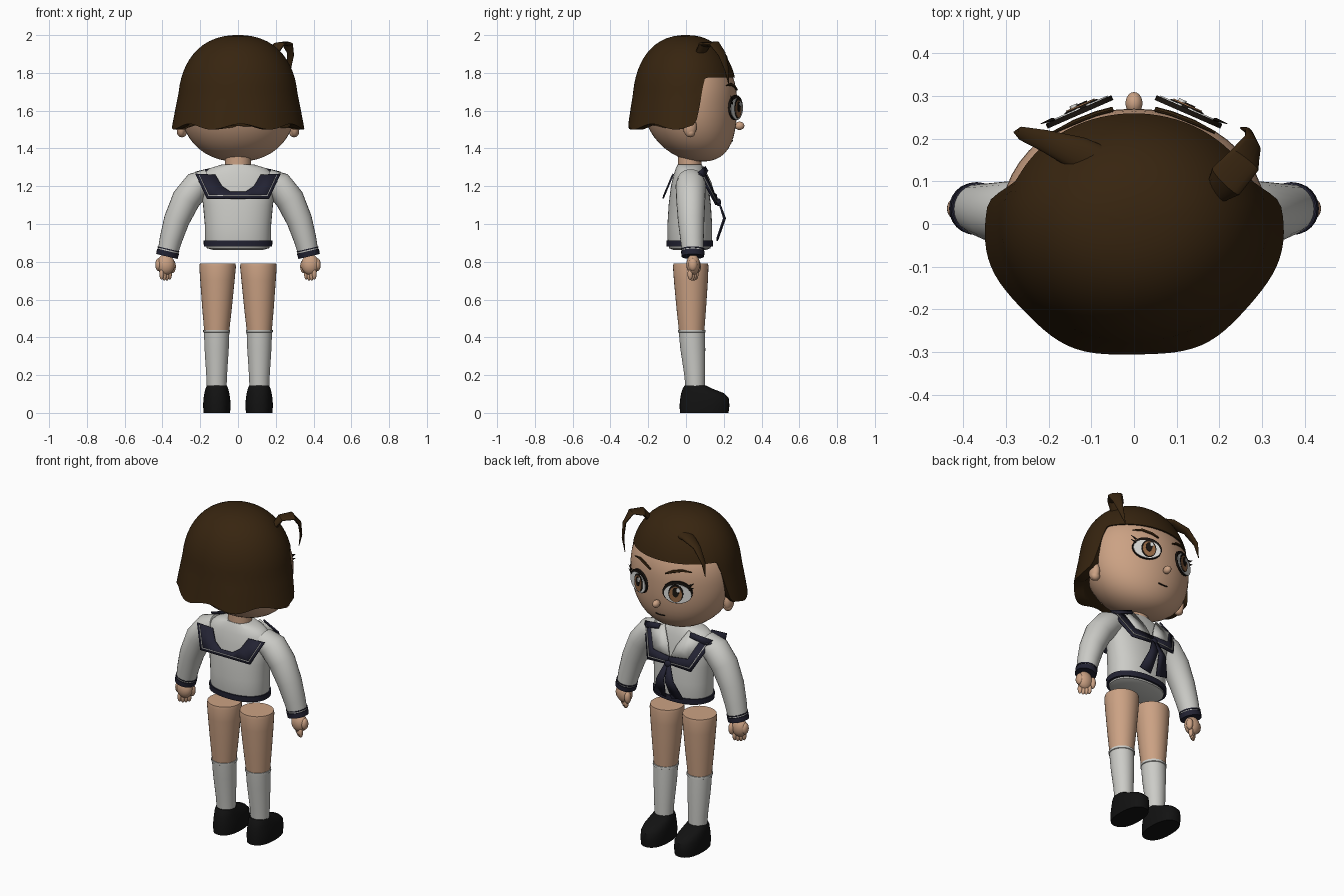
import bpy, bmesh, math
from mathutils import Vector


def material(name, rgb):
    m = bpy.data.materials.new(name)
    m.diffuse_color = (*rgb, 1)
    return m


SKIN = material("skin", (0.60, 0.36, 0.23))
WHITE = material("cloth_white", (0.60, 0.60, 0.57))
NAVY = material("navy_trim", (0.016, 0.016, 0.032))
HAIR = material("hair_brown", (0.038, 0.018, 0.005))
BLACK = material("shoe_black", (0.006, 0.006, 0.006))
EYE = material("eye_white", (0.72, 0.72, 0.70))
IRIS = material("iris_brown", (0.30, 0.14, 0.06))
DARK = material("pupil_dark", (0.010, 0.007, 0.005))


def finish(name, bm, mat, angle=40):
    bmesh.ops.recalc_face_normals(bm, faces=bm.faces)
    me = bpy.data.meshes.new(name)
    bm.to_mesh(me)
    bm.free()
    me.materials.append(mat)
    ob = bpy.data.objects.new(name, me)
    bpy.context.collection.objects.link(ob)
    bpy.ops.object.select_all(action='DESELECT')
    ob.select_set(True)
    bpy.context.view_layer.objects.active = ob
    bpy.ops.object.shade_smooth_by_angle(angle=math.radians(angle))
    return ob


def loft(name, rings, mat, angle=40):
    """Skin closed rings of points and cap both ends."""
    bm = bmesh.new()
    rows = [[bm.verts.new(p) for p in r] for r in rings]
    n = len(rows[0])
    for a, b in zip(rows, rows[1:]):
        for i in range(n):
            j = (i + 1) % n
            bm.faces.new((a[i], a[j], b[j], b[i]))
    bm.faces.new(rows[0])
    bm.faces.new(rows[-1])
    return finish(name, bm, mat, angle)


def power(v, e):
    return math.copysign(abs(v) ** e, v)


def ring(z, cx, cy, rx, ry, n=32, e=1.0):
    ts = [2 * math.pi * i / n for i in range(n)]
    return [(cx + rx * power(math.cos(t), e), cy + ry * power(math.sin(t), e), z) for t in ts]


def tube(name, path, radii, mat, ref=(0, 1, 0), n=16):
    """Elliptical tube; radii are (along ref, across)."""
    pts, rings = [Vector(p) for p in path], []
    for i, p in enumerate(pts):
        t = (pts[min(i + 1, len(pts) - 1)] - pts[max(i - 1, 0)]).normalized()
        a = Vector(ref)
        a = (a - t * a.dot(t)).normalized()
        b = t.cross(a)
        ra, rb = radii[i]
        rings.append([p + a * ra * math.cos(k * 2 * math.pi / n) + b * rb * math.sin(k * 2 * math.pi / n)
                      for k in range(n)])
    return loft(name, rings, mat)


def ball(name, c, r, mat):
    bm = bmesh.new()
    bmesh.ops.create_uvsphere(bm, u_segments=20, v_segments=12, radius=1)
    for v in bm.verts:
        v.co = Vector([c[k] + r[k] * v.co[k] for k in range(3)])
    return finish(name, bm, mat)


def strip(name, outer, inner, mat, thick=0.008):
    """Thin cloth band between two edges."""
    bm = bmesh.new()
    a = [bm.verts.new(p) for p in outer]
    b = [bm.verts.new(p) for p in inner]
    for i in range(len(a) - 1):
        bm.faces.new((a[i], a[i + 1], b[i + 1], b[i]))
    ob = finish(name, bm, mat)
    mod = ob.modifiers.new("thickness", 'SOLIDIFY')
    mod.thickness, mod.offset = thick, 0
    return ob


# head: egg with its chin pushed forward
def head_size(z):
    h = (z - 1.65) / (0.28 if z > 1.65 else 0.32)
    k = max(0, 1 - abs(h) ** 2.2) ** (1 / 2.2)
    return k, 0.02 + (0.06 * h * h if h < 0 else 0)


def face_y(x, z):
    k, cy = head_size(z)
    return cy + 0.25 * k * math.sqrt(max(0, 1 - (x / (0.31 * k)) ** 2))


rings = []
for i in range(25):
    c = -math.cos(math.pi * (0.01 + 0.98 * i / 24))
    z = 1.65 + c * (0.28 if c > 0 else 0.32)
    k, cy = head_size(z)
    rings.append(ring(z, 0, cy, 0.31 * k, 0.25 * k, 48))
loft("head", rings, SKIN)
loft("neck", [ring(z, 0, 0.02, 0.068, 0.062) for z in (1.26, 1.40)], SKIN)
ball("nose", (0, 0.283, 1.52), (0.02, 0.026, 0.022), SKIN)
tube("mouth", [(x, face_y(x, 1.44) + 0.001, 1.44 + 3 * x * x) for x in (-0.03, -0.01, 0.01, 0.03)],
     [(0.004, 0.003)] * 4, DARK, n=8)


# hair: bob shell, high fringe at the front and a wavy hem behind
def hem(a):
    d = abs(math.degrees(a))
    t = min(1, max(0, (d - 66) / 16))
    t = t * t * (3 - 2 * t)
    return 1.775 * (1 - t) + t * (1.515 - 0.015 * math.cos(a * 7 + math.pi * 0.1))


COLS, ROWS = 96, 16
rings = []
for j in range(-1, ROWS + 1):
    r = []
    for i in range(COLS):
        a = 2 * math.pi * i / COLS - math.pi
        t = max(j, 0) / ROWS
        z = 2 - (2 - hem(a)) * (1 - min(t, 0.985)) ** 1.6
        h = min(1, max(0, z - 1.62) / 0.38)
        k = (1 - h ** 2.3) ** (1 / 2.3)
        back = max(0, -math.cos(a))
        k *= 1 + 0.6 * max(0, 1.68 - z) * (1 + 0.12 * math.cos(7 * a) * back)
        if j < 0:
            k *= 0.84
        r.append((0.318 * k * math.sin(a), (0.275 if abs(a) < math.pi / 2 else 0.283) * k * math.cos(a), z))
    rings.append(r)
loft("hair", rings, HAIR, 50)

# loose hair strands
tube("right_strand", [(0.18, 0.06, 1.88), (0.215, 0.10, 1.95), (0.26, 0.15, 1.955), (0.278, 0.19, 1.90),
                      (0.27, 0.215, 1.82), (0.25, 0.225, 1.745)],
     [(0.02, 0.02), (0.045, 0.014), (0.04, 0.012), (0.026, 0.01), (0.014, 0.007), (0.002, 0.002)], HAIR,
     ref=(-0.6, 0.8, 0))
tube("left_strand", [(-0.06, 0.13, 1.90), (-0.13, 0.165, 1.91), (-0.21, 0.195, 1.88), (-0.265, 0.212, 1.81),
                     (-0.28, 0.215, 1.73)],
     [(0.045, 0.03), (0.04, 0.018), (0.026, 0.012), (0.016, 0.008), (0.002, 0.002)], HAIR)


# eyes: stacked thin discs on a slanted plane
def eye_disc(name, s, du, dz, rx, rz, out, mat, thick=0.006):
    o = Vector((s * 0.13, 0.268, 1.612))
    u, n = Vector((s * 0.916, -0.40, 0)), Vector((s * 0.40, 0.916, 0))
    rings = [[o + u * (du + rx * math.cos(t)) + n * d + Vector((0, 0, dz + rz * math.sin(t)))
              for t in [2 * math.pi * k / 28 for k in range(28)]] for d in (out - thick, out)]
    loft(name, rings, mat)


for s, side in ((1, "right_"), (-1, "left_")):
    eye_disc(side + "eye_outline", s, 0, 0.004, 0.084, 0.066, 0.0, DARK, 0.012)
    eye_disc(side + "eye_white", s, 0.002, -0.003, 0.077, 0.056, 0.003, EYE)
    eye_disc(side + "iris_rim", s, -0.008, 0.0, 0.042, 0.053, 0.006, DARK)
    eye_disc(side + "iris", s, -0.008, -0.004, 0.036, 0.046, 0.009, IRIS)
    eye_disc(side + "pupil", s, -0.008, 0.008, 0.018, 0.028, 0.012, DARK)
    eye_disc(side + "eye_glint", s, -0.008 - s * 0.015, 0.024, 0.010, 0.013, 0.015, EYE)
    for k in range(2):
        tube(side + "lash", [(s * 0.19, 0.245, 1.64 + 0.02 * k), (s * 0.218, 0.235, 1.655 + 0.025 * k)],
             [(0.004, 0.008), (0.001, 0.001)], DARK, n=8)
    tube(side + "eyebrow", [(s * x, face_y(x, z) + 0.006, z) for x, z in
                            ((0.05, 1.71), (0.09, 1.728), (0.14, 1.74), (0.19, 1.732))],
         [(0.006, 0.004), (0.006, 0.008), (0.006, 0.008), (0.003, 0.003)], HAIR, n=8)
    ball(side + "ear", (s * 0.300, 0.02, 1.515), (0.026, 0.036, 0.055), SKIN)
    ball(side + "ear_lobe", (s * 0.297, 0.025, 1.485), (0.026, 0.024, 0.026), SKIN)

# blouse body and hem stripe
BODY = [(0.862, 0.13, 0.085), (0.872, 0.165, 0.11), (0.92, 0.176, 0.118), (1.0, 0.176, 0.118), (1.1, 0.185, 0.112),
        (1.2, 0.20, 0.10), (1.26, 0.192, 0.086), (1.295, 0.15, 0.074), (1.315, 0.085, 0.064)]
loft("blouse", [ring(z, 0, 0.02, rx, ry, 40, 0.9) for z, rx, ry in BODY], WHITE)
loft("hem_stripe", [ring(z, 0, 0.02, rx, ry, 40, 0.9) for z, rx, ry in
                    ((0.88, 0.165, 0.11), (0.88, 0.181, 0.123), (0.912, 0.182, 0.124), (0.912, 0.165, 0.11))], NAVY)


# back collar band with a pale line
def back(pts, lift=0):
    half = [(x, -0.067 - (1.265 - z) * 0.42 - lift, z) for x, z in pts]
    return half + [(-x, y, z) for x, y, z in reversed(half)]


strip("back_collar", back([(-0.225, 1.265), (-0.165, 1.135), (-0.06, 1.135)]),
      back([(-0.12, 1.26), (-0.085, 1.20), (-0.04, 1.17)]), NAVY)
strip("back_collar_line", back([(-0.207, 1.258), (-0.156, 1.148)], 0.005),
      back([(-0.203, 1.258), (-0.153, 1.152)], 0.005), WHITE, 0.003)

for s, side in ((1, "right_"), (-1, "left_")):
    def m(*pts):
        return [(s * x, y, z) for x, y, z in pts]

    # front collar flap
    strip(side + "collar_band", m((0.225, 0.07, 1.265), (0.145, 0.160, 1.10), (0, 0.165, 1.11)),
          m((0.16, 0.105, 1.26), (0.115, 0.147, 1.165), (0, 0.160, 1.155)), NAVY)
    strip(side + "collar_line", m((0.205, 0.087, 1.262), (0.138, 0.163, 1.117), (0.02, 0.170, 1.122)),
          m((0.200, 0.090, 1.262), (0.135, 0.162, 1.122), (0.02, 0.170, 1.126)), WHITE, 0.004)
    strip(side + "collar_flap", m((0.08, 0.088, 1.305), (0.03, 0.13, 1.22), (0, 0.155, 1.14)),
          m((0.17, 0.10, 1.262), (0.12, 0.142, 1.17), (0, 0.157, 1.13)), WHITE)
    strip(side + "shoulder_band", m((0.10, 0.10, 1.305), (0.225, 0.065, 1.275)),
          m((0.105, 0.115, 1.28), (0.20, 0.095, 1.25)), NAVY)
    # tie tail
    strip(side + "tie_tail", m((0.018, 0.175, 1.115), (0.055, 0.20, 1.03), (0.095, 0.165, 0.925)),
          m((0, 0.175, 1.11), (0.004, 0.208, 1.03), (0.02, 0.165, 0.91)), NAVY)

    # sleeve with striped cuff
    arm = m((0.15, 0.025, 1.235), (0.215, 0.025, 1.205), (0.275, 0.025, 1.13), (0.325, 0.027, 1.02),
            (0.355, 0.032, 0.92), (0.375, 0.037, 0.835))
    tube(side + "sleeve", arm, [(0.07, 0.06), (0.08, 0.076), (0.077, 0.076), (0.07, 0.068), (0.062, 0.06),
                                (0.055, 0.053)], WHITE, n=24)
    for a, b in ((0.868, 0.862), (0.856, 0.828)):
        f = lambda z: (s * (0.375 - (z - 0.835) * 0.235), 0.036, z)
        tube(side + "cuff_stripe", [f(a), f(b)], [(0.062, 0.060), (0.060, 0.058)], NAVY, n=24)

    # hand
    ball(side + "palm", (s * 0.383, 0.038, 0.785), (0.048, 0.036, 0.055), SKIN)
    for k in range(4):
        x, y = 0.362 + 0.014 * k, 0.052 - 0.01 * k
        ball(side + "finger", (s * x, y, 0.735 - 0.005 * (k in (1, 2))), (0.012, 0.014, 0.03), SKIN)
    ball(side + "thumb", (s * 0.347, 0.06, 0.775), (0.018, 0.02, 0.035), SKIN)
    ball(side + "hand_side", (s * 0.42, 0.036, 0.785), (0.018, 0.024, 0.034), SKIN)

    # leg, sock and shoe
    loft(side + "leg", [ring(z, s * x, y, rx, ry) for z, x, y, rx, ry in
                        ((0.42, 0.113, 0.03, 0.065, 0.066), (0.55, 0.111, 0.028, 0.078, 0.078),
                         (0.70, 0.109, 0.026, 0.091, 0.090), (0.775, 0.108, 0.025, 0.097, 0.094),
                         (0.792, 0.108, 0.025, 0.094, 0.091))], SKIN)
    loft(side + "sock", [ring(z, s * 0.113, y, rx, ry) for z, y, rx, ry in
                         ((0.10, 0.05, 0.051, 0.05), (0.20, 0.046, 0.055, 0.055), (0.34, 0.036, 0.064, 0.066),
                          (0.425, 0.031, 0.067, 0.069), (0.427, 0.031, 0.071, 0.073),
                          (0.440, 0.030, 0.071, 0.073))], WHITE)
    loft(side + "shoe", [ring(z, s * 0.112, (a + b) / 2, rx, (b - a) / 2, 32, 0.85) for z, a, b, rx in
                         ((0, -0.032, 0.225, 0.070), (0.04, -0.034, 0.23, 0.073), (0.08, -0.03, 0.226, 0.070),
                          (0.105, -0.025, 0.20, 0.066), (0.128, -0.018, 0.14, 0.060),
                          (0.145, -0.008, 0.105, 0.053))], BLACK)

ball("tie_knot", (0, 0.172, 1.115), (0.022, 0.014, 0.02), NAVY)
